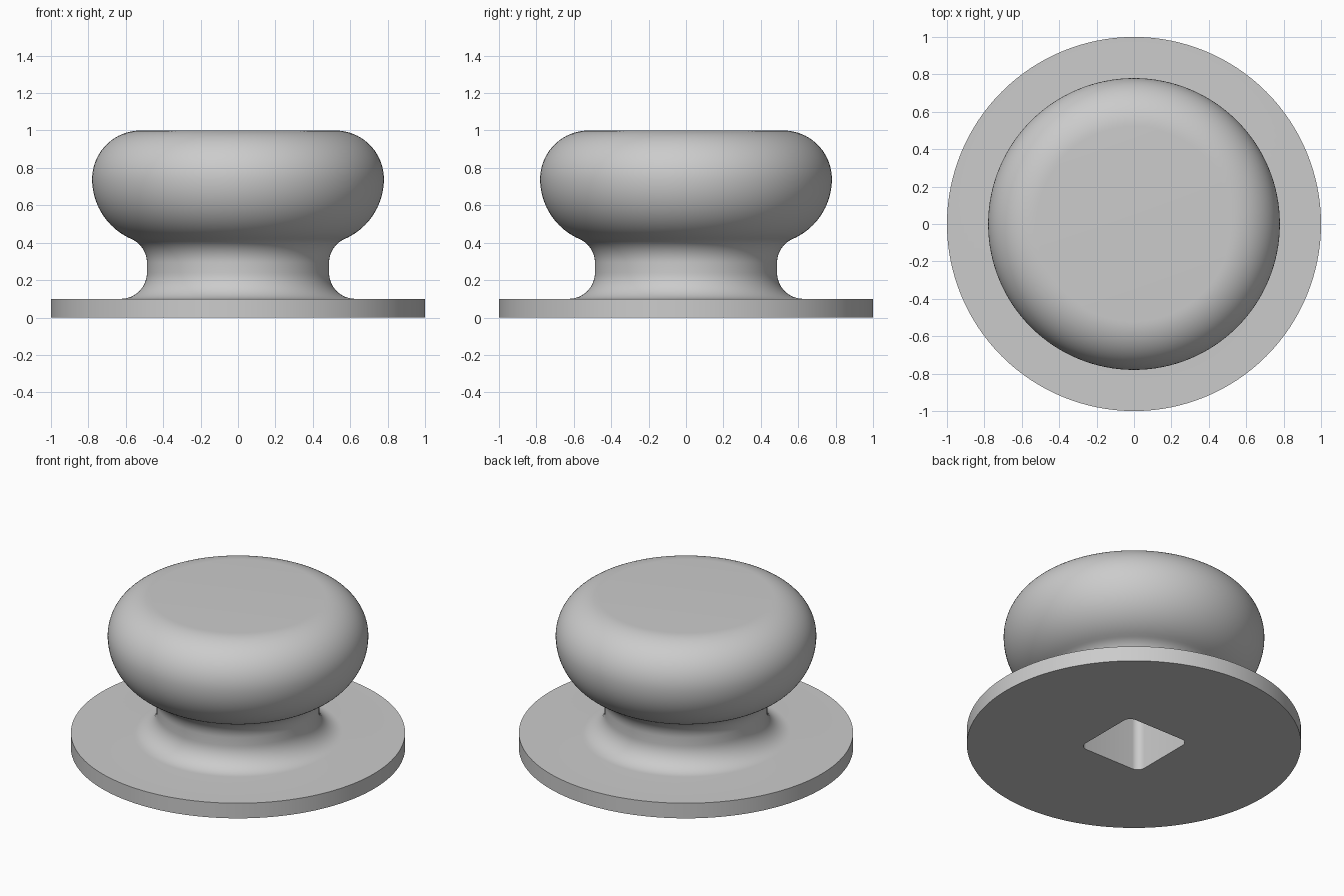
import bpy, bmesh
from math import sin, cos, pi, radians

cube = bpy.data.objects.get("Cube")
if cube:
    bpy.data.objects.remove(cube, do_unlink=True)

SEGMENTS = 128


def arc(cx, cz, r, start, end, steps):
    """Points (radius, height) along a circular arc, angles in degrees."""
    angles = [radians(start + (end - start) * i / steps) for i in range(steps + 1)]
    return [(cx + r * cos(a), cz + r * sin(a)) for a in angles]


def make_object(name, bm):
    bmesh.ops.recalc_face_normals(bm, faces=bm.faces)
    mesh = bpy.data.meshes.new(name)
    bm.to_mesh(mesh)
    bm.free()
    obj = bpy.data.objects.new(name, mesh)
    bpy.context.collection.objects.link(obj)
    return obj


def lathe(name, profile):
    """Revolve a profile about z and cap both ends with flat discs."""
    bm = bmesh.new()
    rings = [[bm.verts.new((r * cos(2 * pi * i / SEGMENTS), r * sin(2 * pi * i / SEGMENTS), z))
              for i in range(SEGMENTS)] for r, z in profile]
    for low, high in zip(rings, rings[1:]):
        for i in range(SEGMENTS):
            j = (i + 1) % SEGMENTS
            bm.faces.new((low[i], low[j], high[j], high[i]))
    bm.faces.new(rings[0])
    bm.faces.new(rings[-1])
    return make_object(name, bm)


def rounded_square_prism(name, half, r, bottom, top):
    """Upright square bar with rounded corners."""
    outline = []
    for k, (sx, sy) in enumerate(((1, 1), (-1, 1), (-1, -1), (1, -1))):
        outline += arc(sx * (half - r), sy * (half - r), r, 90 * k, 90 * k + 90, 8)
    bm = bmesh.new()
    base = bm.faces.new([bm.verts.new((x, y, bottom)) for x, y in outline])
    result = bmesh.ops.extrude_face_region(bm, geom=[base])
    moved = [v for v in result["geom"] if isinstance(v, bmesh.types.BMVert)]
    bmesh.ops.translate(bm, verts=moved, vec=(0, 0, top - bottom))
    return make_object(name, bm)


# Base plate, filleted neck and bulging head in one turned profile
profile = [(1, 0), (1, 0.1)]
profile += arc(0.627, 0.24, 0.14, 270, 180, 14)
profile += arc(0.625, 0.293, 0.138, 180, 113.5, 12)
profile += arc(0.431, 0.74, 0.349, -66.5, 0, 18)[1:]
profile += arc(0.52, 0.74, 0.26, 0, 90, 20)[1:]
knob = lathe("door_knob", profile)

# Square spindle socket cut into the underside
cutter = rounded_square_prism("socket_cutter", 0.23, 0.05, -0.2, 0.6)
cutter.hide_render = True
socket = knob.modifiers.new("spindle_socket", "BOOLEAN")
socket.operation = "DIFFERENCE"
socket.solver = "EXACT"
socket.object = cutter
bpy.ops.object.select_all(action="DESELECT")
knob.select_set(True)
bpy.context.view_layer.objects.active = knob
bpy.ops.object.modifier_apply(modifier=socket.name)
bpy.data.objects.remove(cutter, do_unlink=True)

# Single grey finish
grey = bpy.data.materials.new("plain_grey")
grey.use_nodes = True
colour = (0.6, 0.6, 0.6, 1)
grey.diffuse_color = colour
grey.node_tree.nodes["Principled BSDF"].inputs["Base Color"].default_value = colour
knob.data.materials.clear()
knob.data.materials.append(grey)

bpy.ops.object.shade_smooth_by_angle(angle=radians(35))
